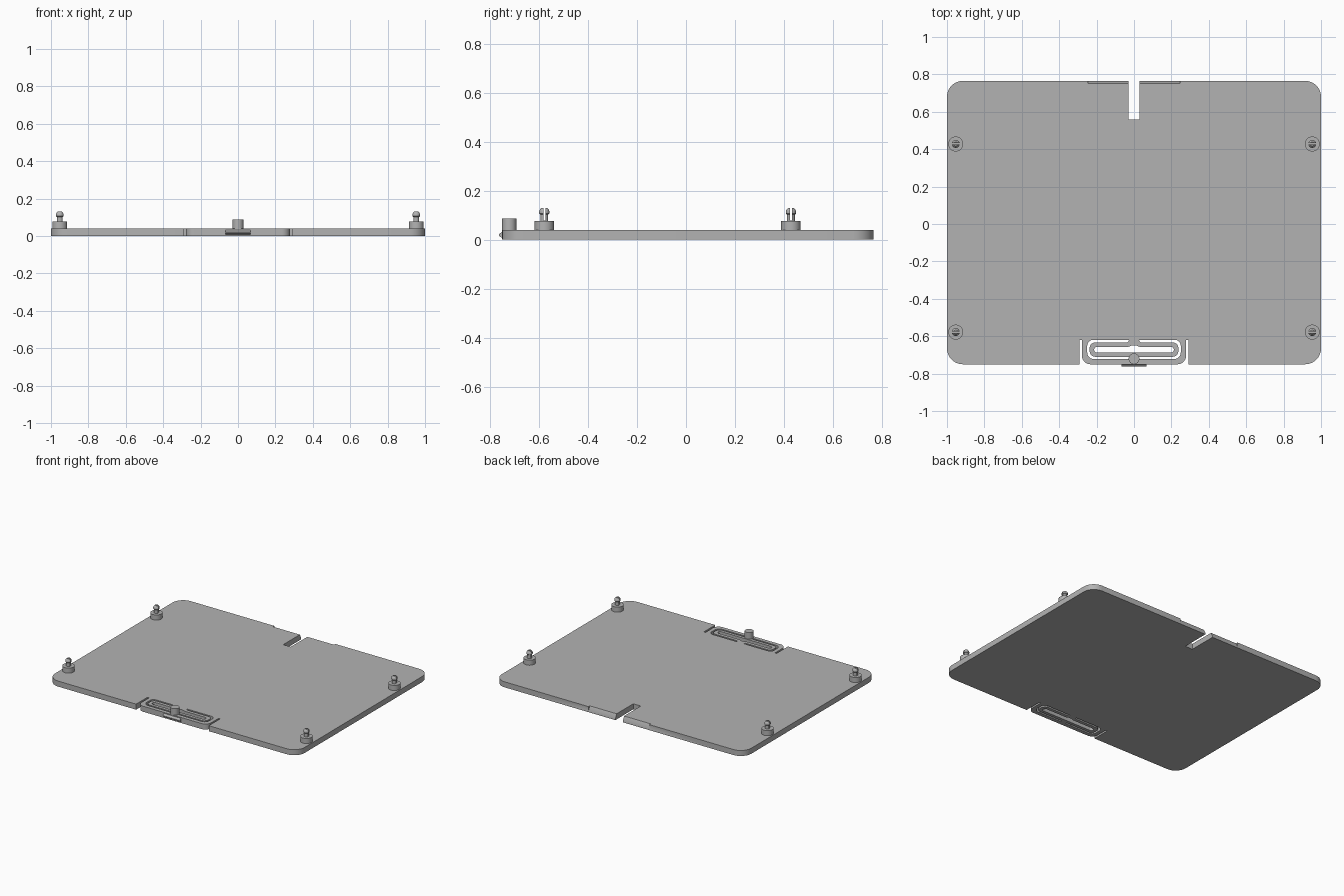
import bpy, bmesh, math
from mathutils import Vector

cube = bpy.data.objects.get("Cube")
if cube:
    bpy.data.objects.remove(cube, do_unlink=True)

THICK = 0.04
BACK, FRONT = 0.765, -0.75

grey = bpy.data.materials.new("plain grey")
grey.use_nodes = True
COLOUR = (0.45, 0.45, 0.45, 1)
grey.diffuse_color = COLOUR
grey.node_tree.nodes["Principled BSDF"].inputs["Base Color"].default_value = COLOUR


def add_object(name, mesh):
    ob = bpy.data.objects.new(name, mesh)
    bpy.context.collection.objects.link(ob)
    if not mesh.materials:
        mesh.materials.append(grey)
    return ob


def from_bmesh(name, bm):
    bmesh.ops.recalc_face_normals(bm, faces=bm.faces)
    mesh = bpy.data.meshes.new(name)
    bm.to_mesh(mesh)
    bm.free()
    return add_object(name, mesh)


def activate(ob):
    bpy.ops.object.select_all(action='DESELECT')
    ob.select_set(True)
    bpy.context.view_layer.objects.active = ob


def smooth(ob):
    activate(ob)
    bpy.ops.object.shade_smooth_by_angle(angle=math.radians(35))


def rounded(corners, steps=8):
    """Outline from (x, y, radius) corners, each filleted by its radius."""
    out = []
    for i, (x, y, r) in enumerate(corners):
        p = Vector((x, y))
        if not r:
            out.append(p)
            continue
        a = (Vector(corners[i - 1][:2]) - p).normalized()
        b = (Vector(corners[(i + 1) % len(corners)][:2]) - p).normalized()
        for k in range(steps + 1):
            t = k / steps * math.pi / 2
            out.append(p + a * r * (1 - math.sin(t)) + b * r * (1 - math.cos(t)))
    return out


def mirrored(half):
    return half + [(-x, y, r) for x, y, r in reversed(half)]


def plate(name, outlines, height):
    """Flat plate with holes, from filled outlines."""
    curve = bpy.data.curves.new(name, 'CURVE')
    curve.dimensions, curve.fill_mode, curve.extrude = '2D', 'BOTH', height / 2
    for pts in outlines:
        sp = curve.splines.new('POLY')
        sp.points.add(len(pts) - 1)
        for sp_pt, p in zip(sp.points, pts):
            sp_pt.co = (p.x, p.y, 0, 1)
        sp.use_cyclic_u = True
    temp = bpy.data.objects.new(name, curve)
    bpy.context.collection.objects.link(temp)
    bpy.context.view_layer.update()
    bm = bmesh.new()
    bm.from_mesh(temp.evaluated_get(bpy.context.evaluated_depsgraph_get()).to_mesh())
    bpy.data.objects.remove(temp)
    bmesh.ops.remove_doubles(bm, verts=bm.verts, dist=1e-5)
    bmesh.ops.translate(bm, verts=bm.verts, vec=(0, 0, height / 2))
    return from_bmesh(name, bm)


def prism(name, profile, half_width):
    """Side profile of (y, z) points extruded along x."""
    bm = bmesh.new()
    face = bm.faces.new([bm.verts.new((-half_width, y, z)) for y, z in profile])
    new = bmesh.ops.extrude_face_region(bm, geom=[face])["geom"]
    bmesh.ops.translate(bm, vec=(2 * half_width, 0, 0),
                        verts=[g for g in new if isinstance(g, bmesh.types.BMVert)])
    return from_bmesh(name, bm)


def lathe(name, profile, steps=32):
    """Closed round part from (radius, z) points running axis to axis."""
    bm = bmesh.new()
    vs = [bm.verts.new((r, 0, z)) for r, z in profile]
    es = [bm.edges.new(pair) for pair in zip(vs, vs[1:])]
    bmesh.ops.spin(bm, geom=vs + es, cent=(0, 0, 0), axis=(0, 0, 1),
                   angle=2 * math.pi, steps=steps)
    bmesh.ops.remove_doubles(bm, verts=bm.verts, dist=1e-5)
    return from_bmesh(name, bm)


def cut(ob, cutter):
    mod = ob.modifiers.new("cut", 'BOOLEAN')
    mod.operation, mod.solver, mod.object = 'DIFFERENCE', 'EXACT', cutter
    activate(ob)
    bpy.ops.object.modifier_apply(modifier=mod.name)
    bpy.data.objects.remove(cutter)


# Base plate outline with back slot and the two slits beside the latch
outline = mirrored([(0.03, 0.56, 0), (0.03, BACK, 0), (1, BACK, 0.085), (1, FRONT, 0.085),
                    (0.291, FRONT, 0), (0.291, -0.62, 0), (0.278, -0.62, 0),
                    (0.278, FRONT, 0.045)])
# Gaps around the spring loop, one on each side of the neck
gap = [(0.025, -0.62, 0), (0.25, -0.62, 0.03), (0.25, -0.722, 0.035), (0.02, -0.722, 0),
       (0.02, -0.71, 0), (0.237, -0.71, 0.03), (0.237, -0.633, 0.03), (0.035, -0.633, 0)]
gap_mirror = [(-x, y, r) for x, y, r in reversed(gap)]
# Long opening inside the spring loop
opening = mirrored([(0.012, -0.649, 0), (0.03, -0.657, 0), (0.213, -0.657, 0.015),
                    (0.213, -0.688, 0.015)])
base = plate("base_plate", [rounded(o) for o in (outline, gap, gap_mirror, opening)], THICK)

# Sloped catch on the upper back edge
cut(base, prism("catch_cutter", [(BACK - 0.015, THICK), (BACK - 0.015, THICK + 0.02),
                                 (BACK + 0.02, THICK + 0.02), (BACK + 0.02, 0.01),
                                 (BACK, 0.01)], 0.245))
smooth(base)

# Latch ridge and finger post
prism("latch_ridge", [(FRONT + 0.005, 0.007), (FRONT, 0.007), (FRONT - 0.013, 0.015),
                      (FRONT - 0.013, 0.022), (FRONT, 0.033), (FRONT + 0.005, 0.033)], 0.068)
post = lathe("latch_post", [(0, 0.01), (0.029, 0.01), (0.029, 0.087), (0, 0.087)])
post.location = (0, -0.721, 0)
smooth(post)

# Split snap pegs on round bosses
peg = lathe("snap_peg", [(0, 0.03), (0.04, 0.03), (0.04, 0.077), (0.016, 0.077),
                         (0.016, 0.102), (0.021, 0.107), (0.021, 0.115), (0.018, 0.123),
                         (0.011, 0.13), (0, 0.13)])
cut(peg, prism("slit_cutter", [(-0.004, 0.078), (0.004, 0.078), (0.004, 0.2), (-0.004, 0.2)], 0.1))
smooth(peg)
mesh = peg.data
bpy.data.objects.remove(peg)
for side, x in (("left", 0.953), ("right", -0.953)):
    for end, y in (("back", 0.428), ("front", -0.578)):
        add_object(f"{end}_{side}_peg", mesh).location = (x, y, 0)
